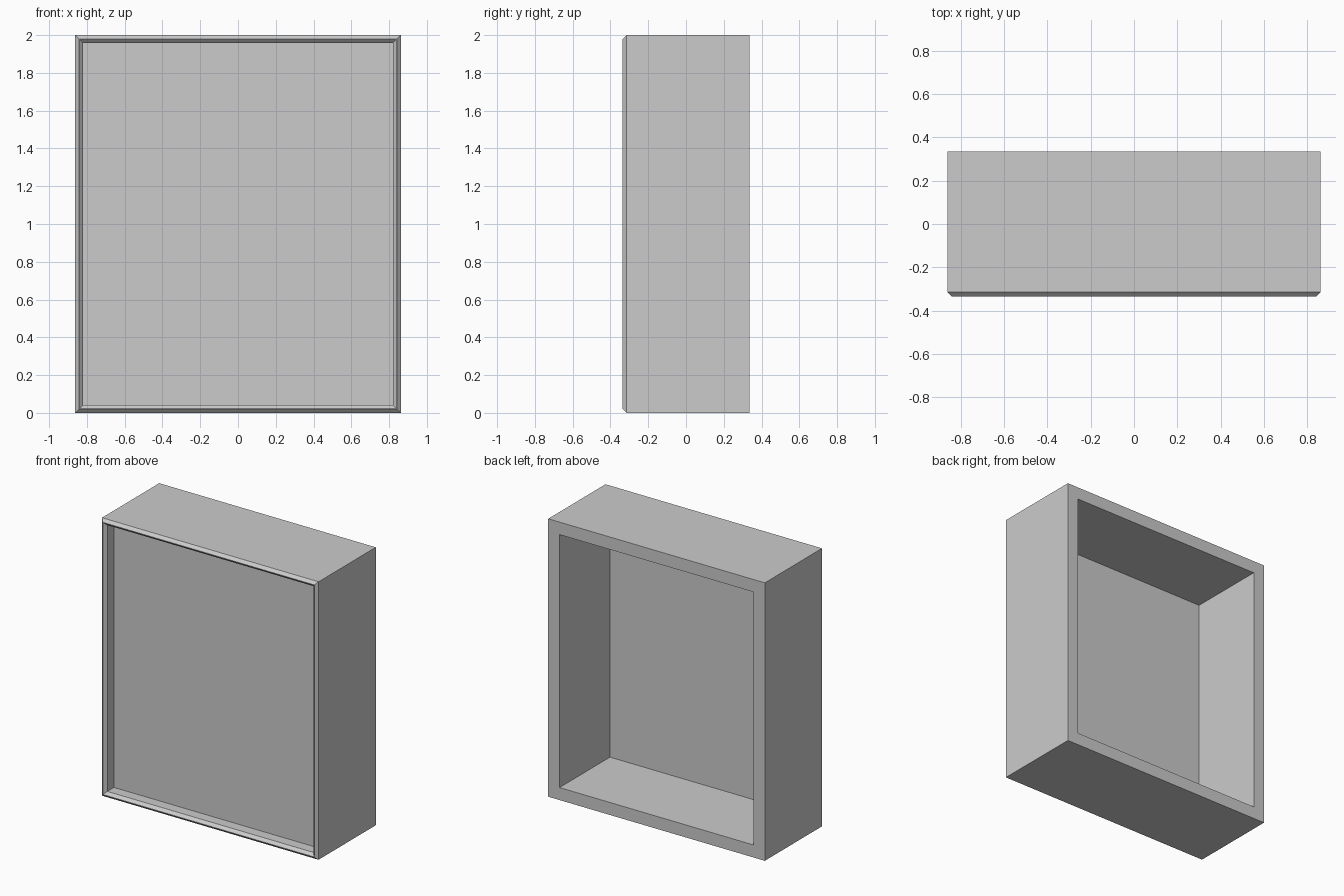
import bpy
import bmesh

old = bpy.data.objects.get("Cube")
if old:
    bpy.data.objects.remove(old, do_unlink=True)

WIDTH, DEPTH, HEIGHT = 1.724, 0.67, 2.0
FRONT, BACK = -DEPTH / 2, DEPTH / 2
BEVEL = 0.02          # bevels on both sides of the front rim
LIP = 0.042           # width of the front rim
WALL = 0.09           # wall thickness seen from behind
PANEL_Y = -0.24       # recessed front panel

# Single plain grey
grey = bpy.data.materials.new("plain grey")
grey.use_nodes = True
colour = (0.6, 0.6, 0.6, 1)
grey.diffuse_color = colour
grey.node_tree.nodes["Principled BSDF"].inputs["Base Color"].default_value = colour


def rectangle(bm, inset, y):
    """Upright rectangle, inset from the outline, at depth y."""
    x = WIDTH / 2 - inset
    return [bm.verts.new((px, y, pz)) for px, pz in
            ((-x, inset), (x, inset), (x, HEIGHT - inset), (-x, HEIGHT - inset))]


# Rings run from the front panel over the rim, along the sides and into the back
rings = [
    (LIP, PANEL_Y),
    (LIP, FRONT + BEVEL),
    (BEVEL + 0.002, FRONT),
    (BEVEL, FRONT),
    (0, FRONT + BEVEL),
    (0, BACK),
    (WALL, BACK),
    (WALL, PANEL_Y + 0.002),
]

bm = bmesh.new()
loops = [rectangle(bm, *ring) for ring in rings]
for a, b in zip(loops, loops[1:]):
    for i in range(4):
        j = (i + 1) % 4
        bm.faces.new((a[i], a[j], b[j], b[i]))

# Panel seen from the front and from the back cavity
bm.faces.new(loops[0])
bm.faces.new(loops[-1])
bmesh.ops.recalc_face_normals(bm, faces=bm.faces)

mesh = bpy.data.meshes.new("open_back_cabinet")
bm.to_mesh(mesh)
bm.free()
mesh.materials.append(grey)
cabinet = bpy.data.objects.new("open_back_cabinet", mesh)
bpy.context.collection.objects.link(cabinet)
